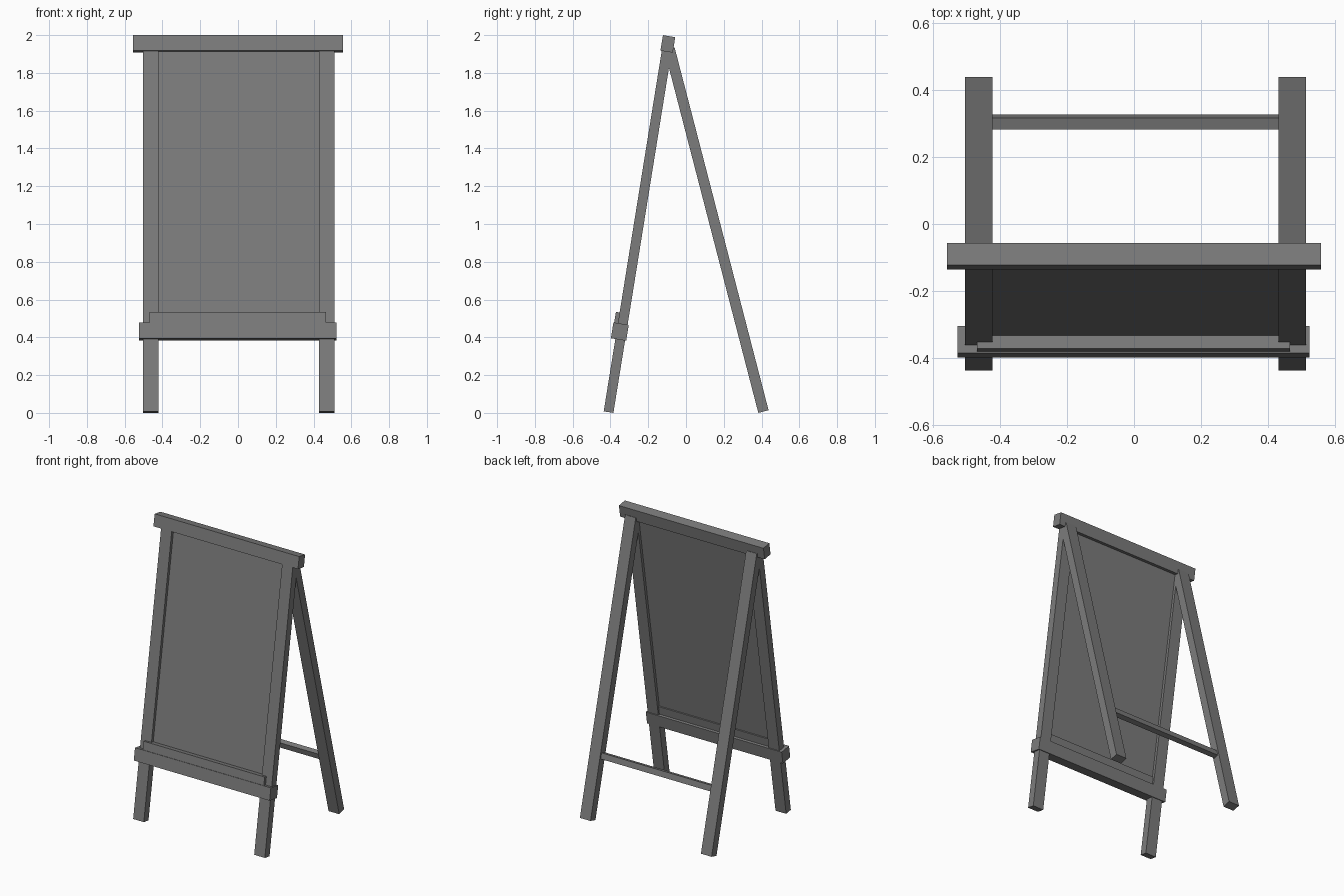
import bpy
import math
from mathutils import Matrix, Vector

cube = bpy.data.objects.get("Cube")
if cube:
    bpy.data.objects.remove(cube, do_unlink=True)

# One flat grey for the whole stand
grey = bpy.data.materials.new("dark grey")
grey.use_nodes = True
colour = (0.2, 0.2, 0.2, 1)
grey.diffuse_color = colour
grey.node_tree.nodes["Principled BSDF"].inputs["Base Color"].default_value = colour


def frame(foot_y, foot_z, lean):
    """Tilted frame: local z runs up the leg, local y across its depth."""
    return Matrix.Translation((0, foot_y, foot_z)) @ Matrix.Rotation(lean, 4, 'X')


def board(name, tilt, x, y, z):
    """Box spanning the (low, high) ranges x, y, z of a tilted frame."""
    bpy.ops.mesh.primitive_cube_add(size=1)
    ob = bpy.context.object
    ob.name = name
    mid = Vector([(a + b) / 2 for a, b in (x, y, z)])
    size = [b - a for a, b in (x, y, z)]
    ob.data.transform(Matrix.Translation(mid) @ Matrix.Diagonal((*size, 1)))
    ob.matrix_world = tilt
    ob.data.materials.append(grey)


front = frame(-0.41, 0.004, -math.atan(0.161))
back = frame(0.41, 0.007, math.atan(0.259))

# Legs
for side, x in (("right", (-0.503, -0.421)), ("left", (0.43, 0.512))):
    board("front_leg_" + side, front, x, (-0.026, 0.026), (0, 1.97))
    board("back_leg_" + side, back, x, (-0.028, 0.028), (0, 1.985))

# Display panel recessed between the front legs
board("display_panel", front, (-0.43, 0.44), (-0.006, 0.006), (0.43, 1.96))

# Top rail, lower rail and the raised lip on it
board("top_rail", front, (-0.557, 0.557), (-0.033, 0.033), (1.933, 2.016))
board("lower_rail", front, (-0.525, 0.522), (-0.05, 0.032), (0.388, 0.473))
board("ledge_lip", front, (-0.468, 0.465), (-0.046, 0.014), (0.44, 0.53))

# Spreader between the back legs
board("back_crossbar", back, (-0.43, 0.44), (-0.0175, 0.0175), (0.405, 0.445))
